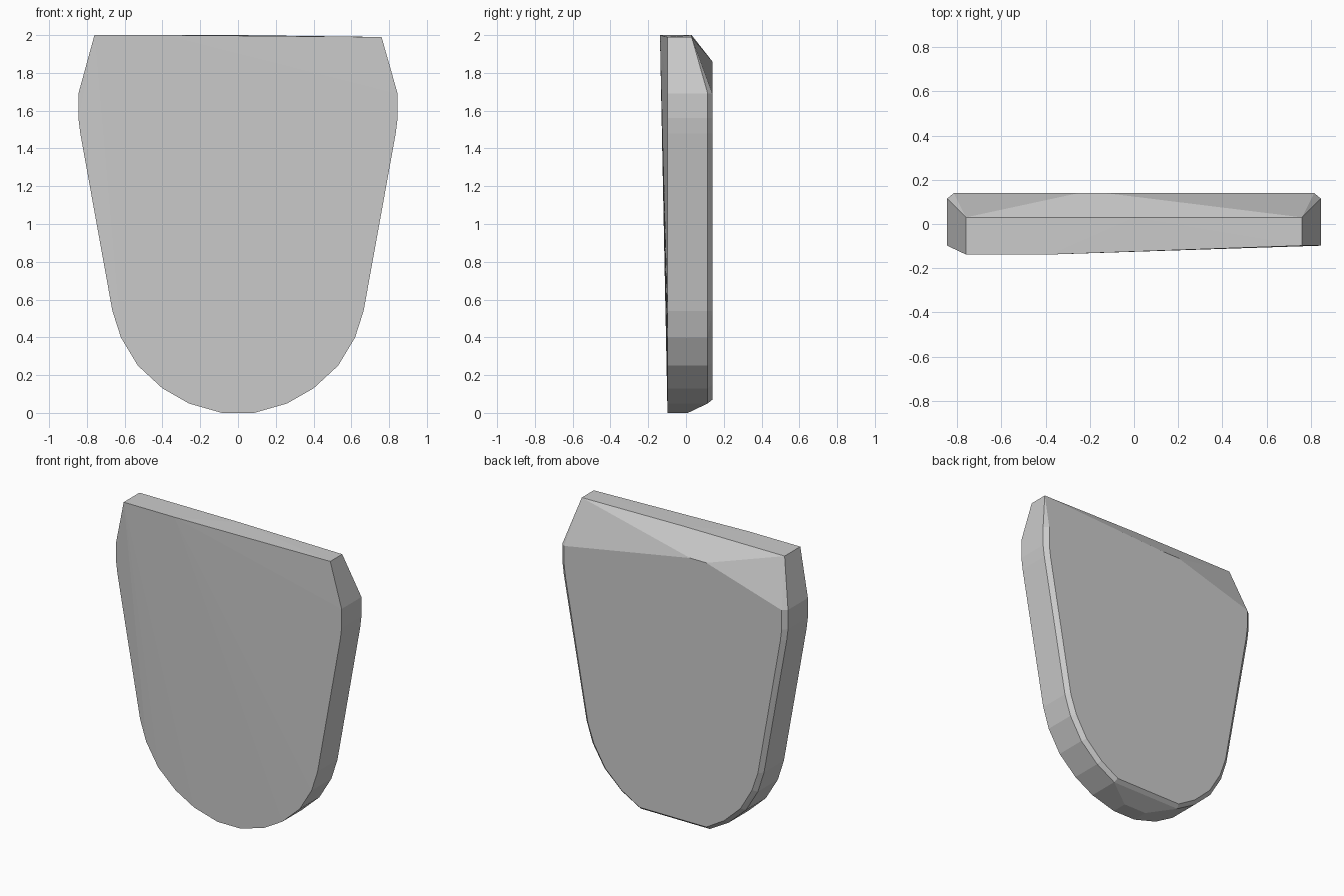
import bpy, bmesh

if "Cube" in bpy.data.objects:
    bpy.data.objects.remove(bpy.data.objects["Cube"])

# Right half of the outline (x, z), from the top corner down
outline = [(0.76, 2.0), (0.845, 1.69), (0.845, 1.56), (0.835, 1.48), (0.665, 0.54),
           (0.62, 0.40), (0.53, 0.25), (0.40, 0.13), (0.26, 0.05), (0.085, 0.0)]
# Inset outline of the flat back face
back = [(0.815, 1.69), (0.815, 1.56), (0.805, 1.48), (0.637, 0.54),
        (0.592, 0.41), (0.507, 0.265), (0.385, 0.15), (0.25, 0.07)]

points = []
for s in (-1, 1):
    # Front rim and rear rim; the top and bottom edges are cut back further
    for i, (x, z) in enumerate(outline):
        if i == 0 and s == 1:
            z = 1.99
        rear = 0.03 if i == 0 else 0.01 if i == len(outline) - 1 else 0.115
        points += [(s * x, -0.098, z), (s * x, rear, z)]
    points += [(s * x, 0.14, z) for x, z in back]

# Slight bulge of the front towards the top left, and the top ridge
points += [(-0.76, -0.138, 2.0), (-0.38, -0.138, 2.0), (0.0, 0.03, 2.0)]
# Peak of the back face between the sloping top facets
points += [(-0.25, 0.14, 1.86), (-0.13, 0.14, 1.86)]

# The body is the convex hull of these outlines
bm = bmesh.new()
for p in points:
    bm.verts.new(p)
hull = bmesh.ops.convex_hull(bm, input=bm.verts[:])
loose = [v for v in bm.verts if not v.link_faces]
bmesh.ops.delete(bm, geom=loose, context='VERTS')
bmesh.ops.dissolve_limit(bm, angle_limit=0.01, verts=bm.verts[:], edges=bm.edges[:])
bmesh.ops.recalc_face_normals(bm, faces=bm.faces[:])

mesh = bpy.data.meshes.new("rounded_slab")
bm.to_mesh(mesh)
bm.free()
slab = bpy.data.objects.new("rounded_slab", mesh)
bpy.context.collection.objects.link(slab)
